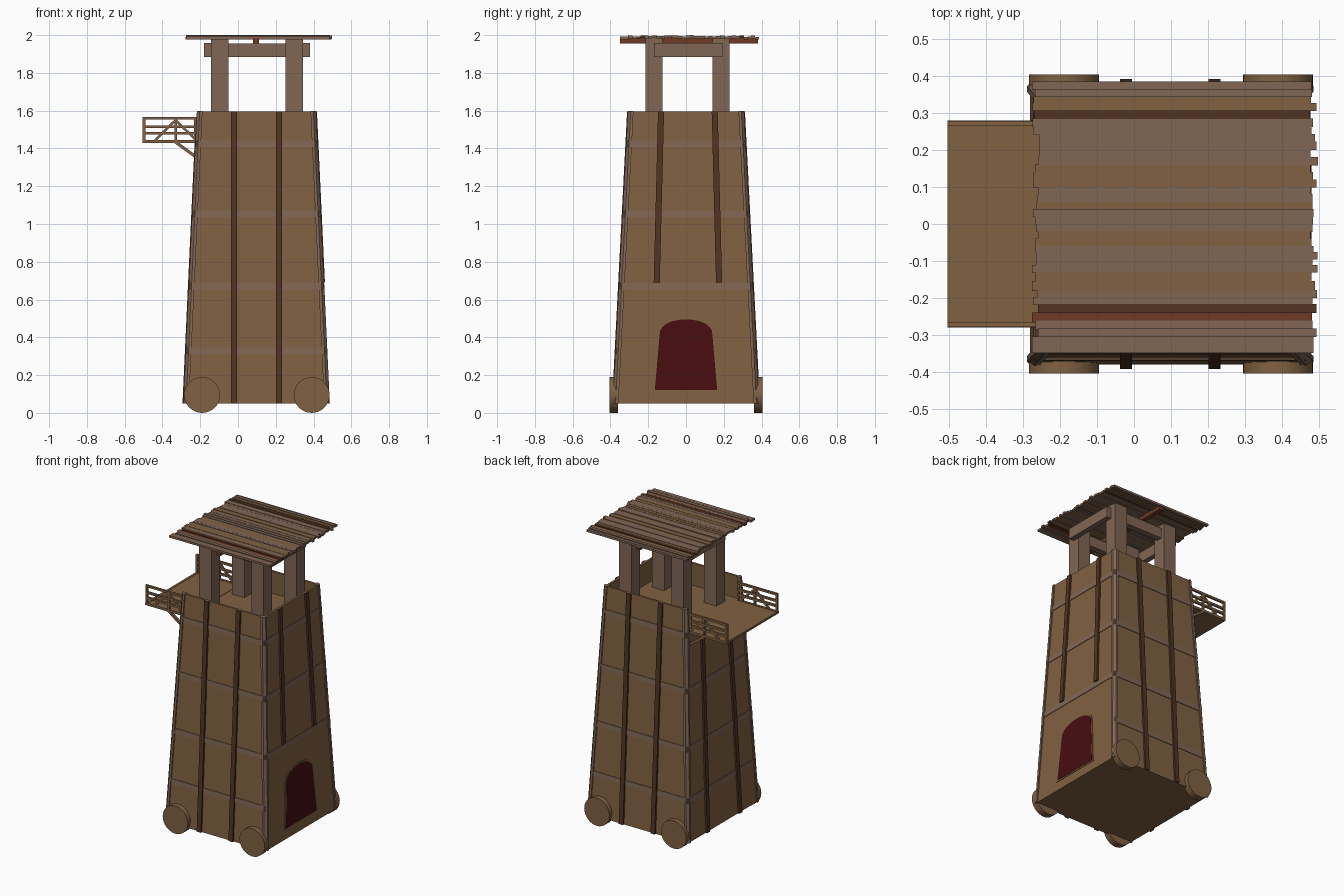
import bpy, math, random
from mathutils import Vector

random.seed(4)
cube = bpy.data.objects.get("Cube")
if cube:
    bpy.data.objects.remove(cube, do_unlink=True)


def material(name, rgb):
    m = bpy.data.materials.new(name)
    m.use_nodes = True
    m.diffuse_color = (*rgb, 1)
    m.node_tree.nodes["Principled BSDF"].inputs["Base Color"].default_value = (*rgb, 1)
    return m


TAN = material("tan wood", (0.216, 0.119, 0.054))
GREY = material("grey wood", (0.216, 0.133, 0.089))
DARK = material("dark wood", (0.08, 0.034, 0.016))
RED = material("red wood", (0.156, 0.042, 0.018))
DOOR = material("dark red door", (0.065, 0.004, 0.005))

CX = 0.098                      # tower centre along x
BASE, FLOOR, TOP = 0.05, 1.44, 1.595


def half_sizes(z):
    """Half width and half depth of the tapering tower at a height."""
    t = (z - BASE) / (TOP - BASE)
    return 0.38 - 0.072 * t, 0.38 - 0.08 * t


def prism(name, ring_a, ring_b, mat):
    """Solid joining two matching outlines."""
    n = len(ring_a)
    faces = [list(range(n))[::-1], list(range(n, 2 * n))]
    faces += [[i, (i + 1) % n, n + (i + 1) % n, n + i] for i in range(n)]
    mesh = bpy.data.meshes.new(name)
    mesh.from_pydata([tuple(p) for p in list(ring_a) + list(ring_b)], [], faces)
    # keep the normals facing outwards
    centre = sum((Vector(p) for p in ring_a), Vector()) / n
    other = sum((Vector(p) for p in ring_b), Vector()) / n
    mesh.update()
    if mesh.polygons[1].normal.dot(other - centre) < 0:
        mesh.flip_normals()
    mesh.materials.append(mat)
    obj = bpy.data.objects.new(name, mesh)
    bpy.context.collection.objects.link(obj)
    return obj


def box(name, x0, x1, y0, y1, z0, z1, mat):
    ring = [(x0, y0), (x1, y0), (x1, y1), (x0, y1)]
    return prism(name, [(x, y, z0) for x, y in ring], [(x, y, z1) for x, y in ring], mat)


def on_wall(side, u, z, d):
    """Point on a sloping wall, pushed out by d."""
    hx, hy = half_sizes(z)
    return {"front": (CX + u, -hy - d, z), "back": (CX + u, hy + d, z),
            "left": (CX + hx + d, u, z), "right": (CX - hx - d, u, z)}[side]


def plate(name, side, outline, d0, d1, mat):
    return prism(name, [on_wall(side, u, z, d0) for u, z in outline],
                 [on_wall(side, u, z, d1) for u, z in outline], mat)


def wall_band(name, side, z0, z1, d0, d1, mat):
    axis = 0 if side in ("front", "back") else 1
    a, b = half_sizes(z0)[axis], half_sizes(z1)[axis]
    plate(name, side, [(-a, z0), (a, z0), (b, z1), (-b, z1)], d0, d1, mat)


def beam(name, p, q, y, width, mat):
    """Square bar between two x, z points at a given y."""
    p, q = Vector(p), Vector(q)
    side = (q - p).normalized().orthogonal() * width / 2
    corners = [p + side, q + side, q - side, p - side]
    prism(name, [(c.x, y - width / 2, c.y) for c in corners],
          [(c.x, y + width / 2, c.y) for c in corners], mat)


# tower body and parapet
def tower_ring(z):
    hx, hy = half_sizes(z)
    return [(CX + sx * hx, sy * hy, z) for sx, sy in ((-1, -1), (1, -1), (1, 1), (-1, 1))]


prism("tower_body", tower_ring(BASE), tower_ring(FLOOR), TAN)
for side in ("front", "back", "left"):
    wall_band(side + "_parapet", side, FLOOR, TOP, -0.015, 0, TAN)

# horizontal bands and vertical battens
for side in ("front", "back", "left", "right"):
    for z in (0.33, 0.67, 1.055, 1.425):
        if side != "left" or z > 0.5:
            wall_band(side + "_band", side, z - 0.017, z + 0.017, -0.003, 0.004, GREY)
    for s in (-1, 1):
        if side in ("front", "back"):
            low, high, z0, z1 = s * 0.12, s * 0.12, BASE, TOP
        elif side == "left":
            low, high, z0, z1 = s * 0.165 + 0.01, s * 0.142 + 0.01, 0.69, TOP
        else:
            low, high, z0, z1 = s * 0.175, s * 0.142, BASE, FLOOR - 0.01
        w = 0.016
        plate(side + "_batten", side, [(low - w, z0), (low + w, z0), (high + w, z1), (high - w, z1)],
              -0.003, 0.012, DARK)

# corner posts with a bevelled outer edge
SECTION = [(0.008, -0.022), (0.008, -0.007), (-0.007, 0.008), (-0.022, 0.008), (-0.022, -0.022)]
for sx in (-1, 1):
    for sy in (-1, 1):
        rings = []
        for z in (BASE, TOP + 0.002):
            hx, hy = half_sizes(z)
            rings.append([(CX + sx * (hx + a), sy * (hy + b), z) for a, b in SECTION])
        prism("corner_post", *rings, GREY)


# arched door
def arch(grow):
    half, bottom = 0.165 + grow, 0.122 - grow
    curve = [(math.cos(a), math.sin(a)) for a in [math.pi * i / 14 for i in range(15)]]
    return [(-half, bottom), (half, bottom)] + [
        ((0.14 + grow) * c, 0.41 + (0.085 + grow) * s ** 0.8 if s > 1e-6 else 0.41) for c, s in curve]


plate("door_frame", "left", arch(0.01), -0.003, 0.004, TAN)
plate("door", "left", arch(0), -0.003, 0.006, DOOR)

# wheels
for x in (-0.19, 0.39):
    for s in (-1, 1):
        bpy.ops.mesh.primitive_cylinder_add(vertices=32, radius=0.095, depth=0.045,
                                            location=(x, s * 0.383, 0.095),
                                            rotation=(math.pi / 2, 0, 0))
        wheel = bpy.context.object
        wheel.name = "wheel"
        wheel.data.materials.append(TAN)
        bpy.ops.object.shade_smooth_by_angle()

# boarding platform with side railings
box("platform_floor", -0.49, -0.18, -0.265, 0.265, 1.43, 1.443, TAN)
box("platform_edge", -0.505, -0.49, -0.28, 0.28, 1.43, 1.445, TAN)
for y in (-0.272, 0.272):
    box("platform_side", -0.49, -0.2, y - 0.008, y + 0.008, 1.43, 1.446, TAN)
    for z in (1.48, 1.515, 1.56):
        beam("railing_rail", (-0.505, z), (-0.2, z), y, 0.014, TAN)
    for x in (-0.498, -0.33, -0.225):
        beam("railing_post", (x, 1.43), (x, 1.567), y, 0.014, TAN)
    for dx in (-0.11, 0.11):
        beam("railing_brace", (-0.33 + dx, 1.442), (-0.33, 1.55), y, 0.013, TAN)
    beam("platform_strut", (-0.335, 1.437), (-0.195, 1.335), y, 0.016, TAN)

# roof supports
for x in (-0.097, 0.298):
    for y in (-0.17, 0.185):
        box("roof_pillar", x - 0.047, x + 0.047, y - 0.045, y + 0.045, FLOOR - 0.01, 1.985, GREY)
for x in (-0.162, 0.363):
    box("cross_beam", x - 0.018, x + 0.018, -0.17, 0.192, 1.885, 1.957, GREY)
for y in (-0.17, 0.185):
    box("long_beam", -0.06, 0.26, y - 0.02, y + 0.02, 1.885, 1.955, GREY)
box("roof_beam", 0.08, 0.112, -0.35, 0.38, 1.955, 1.986, RED)

# roof of uneven slats, coloured in strips from front to back
STRIPS = [(-0.263, GREY), (-0.24, RED), (-0.218, DARK), (-0.18, GREY), (-0.13, TAN),
          (-0.06, GREY), (-0.02, TAN), (0.04, GREY), (0.06, TAN), (0.1, GREY), (0.16, TAN),
          (0.285, GREY), (0.307, DARK), (0.345, TAN), (0.385, GREY)]
y = -0.348
for end, mat in STRIPS:
    count = max(1, round((end - y) / 0.02))
    step = (end - y) / count
    for _ in range(count):
        z = 1.992 + random.uniform(-0.004, 0.003)
        sag = 0.012 * abs(y) * 2
        box("roof_slat", -0.268 + random.uniform(-0.01, 0.012), 0.487 + random.uniform(-0.01, 0.012),
            y - 0.001, y + step + 0.001, z - 0.009 - sag / 3, z + 0.005 - sag / 3, mat)
        y += step
